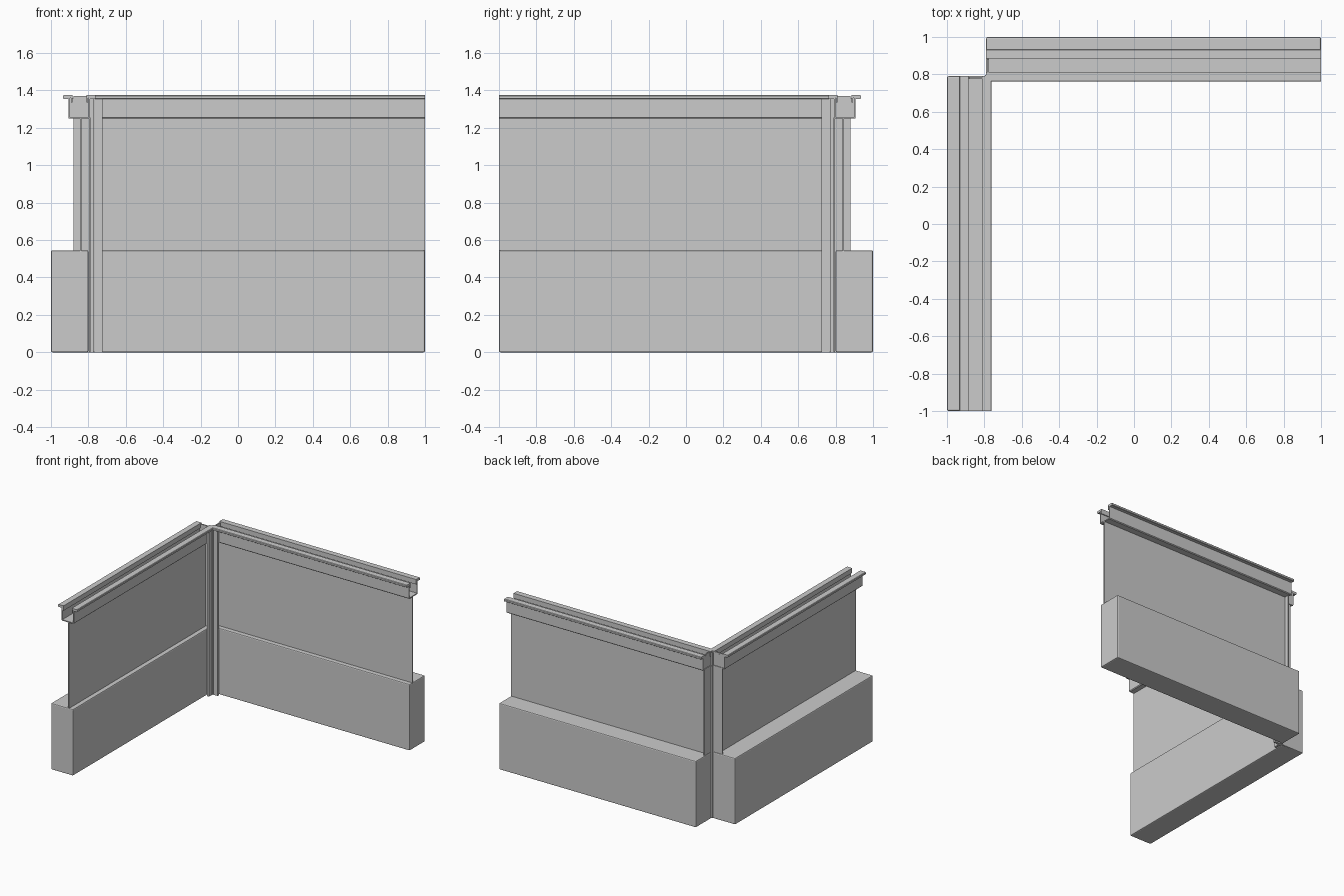
import bpy, bmesh

if "Cube" in bpy.data.objects:
    bpy.data.objects.remove(bpy.data.objects["Cube"])

END = 0.79      # corner end of each wall run
MID = -0.848    # centre line of the rail and panel


def left(x, y):
    return x, y


def back(x, y):
    # the back run is the left run mirrored across the corner diagonal
    return -y, -x


def finish(bm, name, bevel=0.0):
    bmesh.ops.recalc_face_normals(bm, faces=bm.faces)
    me = bpy.data.meshes.new(name)
    bm.to_mesh(me)
    bm.free()
    ob = bpy.data.objects.new(name, me)
    bpy.context.collection.objects.link(ob)
    if bevel:
        mod = ob.modifiers.new("Bevel", 'BEVEL')
        mod.width = bevel
        mod.segments = 2
    return ob


def prism(bm, bottom, offset):
    """Extrude a closed loop of 3D points by an offset."""
    verts = [bm.verts.new(p) for p in bottom]
    face = bm.faces.new(verts)
    new = bmesh.ops.extrude_face_region(bm, geom=[face], use_keep_orig=True)["geom"]
    bmesh.ops.translate(bm, vec=offset,
                        verts=[v for v in new if isinstance(v, bmesh.types.BMVert)])


def box(name, place, x0, x1, y0, y1, z0, z1, bevel=0.0):
    bm = bmesh.new()
    loop = [(*place(x, y), z0) for x, y in ((x0, y0), (x1, y0), (x1, y1), (x0, y1))]
    prism(bm, loop, (0, 0, z1 - z0))
    return finish(bm, name, bevel)


def rail(name, place):
    # open slotted channel with outward lips
    half = [(.049, 1.258), (.049, 1.361), (.045, 1.361), (.045, 1.335), (.037, 1.335),
            (.037, 1.375), (.083, 1.375), (.087, 1.371), (.087, 1.358), (.083, 1.355),
            (.057, 1.355), (.057, 1.256), (.051, 1.25)]
    profile = half + [(-u, z) for u, z in reversed(half)]
    bm = bmesh.new()
    a, b = place(0, -1), place(0, END)
    prism(bm, [(*place(MID + u, -1), z) for u, z in profile],
          (b[0] - a[0], b[1] - a[1], 0))
    finish(bm, name)


# the two wall runs
for side, place in (("left", left), ("back", back)):
    box(side + "_base", place, -1, -0.8, -1, END, 0, 0.545, 0.008)
    box(side + "_panel", place, MID + .002, MID + .012, -1, END - .01, 0.54, 1.255)
    rail(side + "_rail", place)
    # plate closing the outer half of the channel at the corner
    box(side + "_rail_end", place, MID - .057, MID, END - .012, END - .004, 1.25, 1.36)

# corner post: core, inner cover flanges and fins reaching into each run
box("corner_post_core", left, -0.797, -0.765, 0.765, 0.797, 0, 1.37, 0.003)
for side, place in (("left", left), ("back", back)):
    box(side + "_post_flange", place, -0.79, -0.772, 0.725, 0.77, 0, 1.37)
    box(side + "_post_fin", place, -0.88, -0.79, 0.775, 0.785, 0, 1.37)
